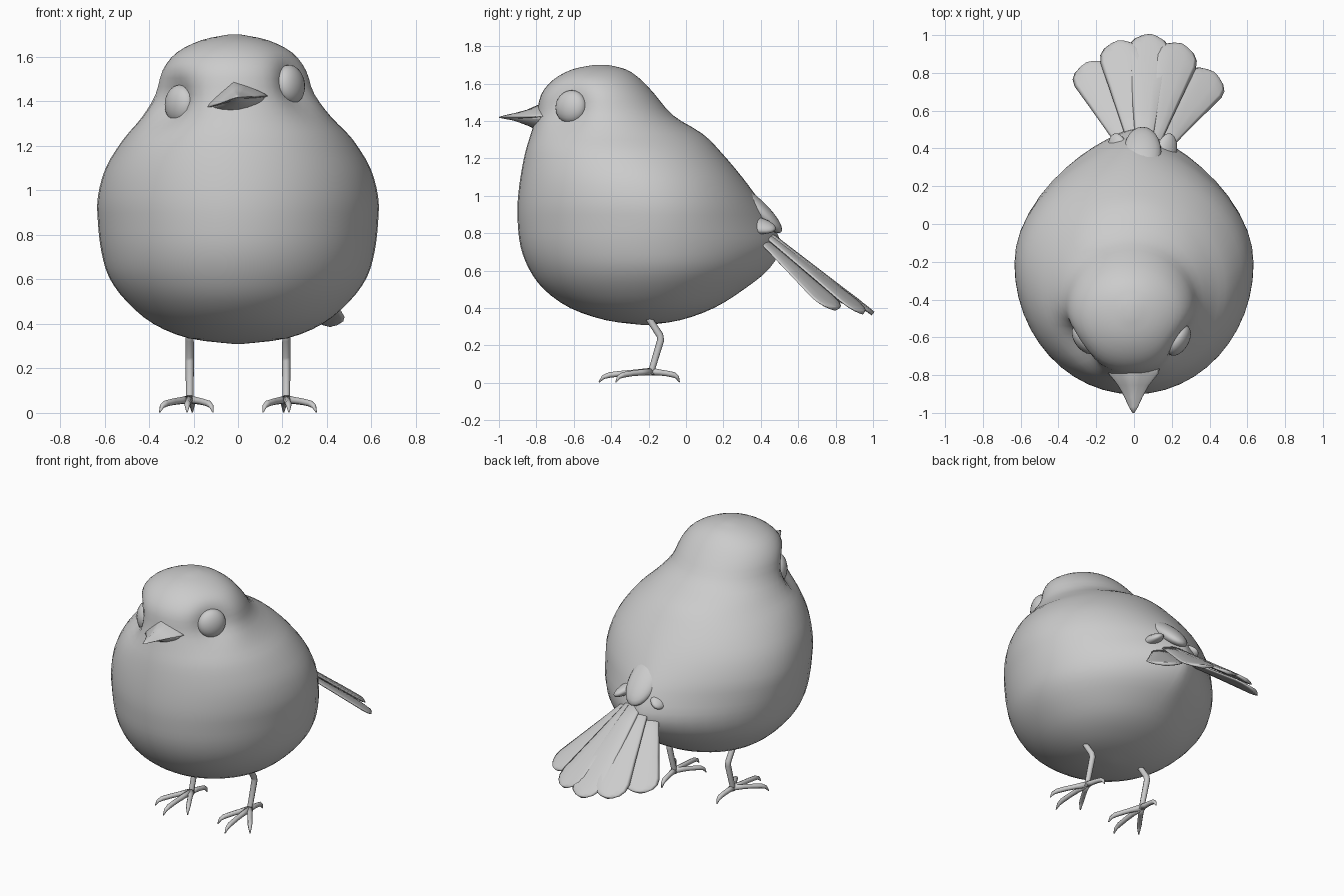
import bpy, bmesh
from math import sin, cos, pi, exp, copysign
from mathutils import Vector, Matrix

if "Cube" in bpy.data.objects:
    bpy.data.objects.remove(bpy.data.objects["Cube"])


def add(name, bm, smooth=True):
    bmesh.ops.recalc_face_normals(bm, faces=bm.faces)
    me = bpy.data.meshes.new(name)
    bm.to_mesh(me)
    bm.free()
    for p in me.polygons:
        p.use_smooth = smooth
    ob = bpy.data.objects.new(name, me)
    bpy.context.collection.objects.link(ob)
    return ob


def loft(name, rings):
    """Skin a list of equal-length closed rings and cap both ends."""
    bm = bmesh.new()
    vs = [[bm.verts.new(p) for p in r] for r in rings]
    n = len(vs[0])
    for a, b in zip(vs, vs[1:]):
        for i in range(n):
            j = (i + 1) % n
            bm.faces.new((a[i], a[j], b[j], b[i]))
    bm.faces.new(vs[0])
    bm.faces.new(vs[-1])
    return add(name, bm)


def spline(rows, sub):
    """Catmull-Rom through rows of numbers."""
    rows = [Vector(r) for r in rows]
    out = []
    for k in range(len(rows) - 1):
        p0, p1, p2 = rows[max(k - 1, 0)], rows[k], rows[k + 1]
        p3 = rows[min(k + 2, len(rows) - 1)]
        for s in range(sub):
            t = s / sub
            out.append(p1 + (p2 - p0) * (t / 2)
                       + (p0 * 2 - p1 * 5 + p2 * 4 - p3) * (t * t / 2)
                       + (p1 * 3 - p0 - p2 * 3 + p3) * (t ** 3 / 2))
    return out + [rows[-1]]


def tube(name, path, radii, n=8):
    """Round tube along a path that never runs parallel to x."""
    path = [Vector(p) for p in path]
    rings = []
    for i, p in enumerate(path):
        d = path[min(i + 1, len(path) - 1)] - path[max(i - 1, 0)]
        v = d.cross(Vector((1, 0, 0))).normalized()
        u = v.cross(d).normalized()
        rings.append([p + (u * cos(2 * pi * k / n) + v * sin(2 * pi * k / n)) * radii[i]
                      for k in range(n)])
    return loft(name, rings)


def ellipsoid(name, centre, along, side, radii, seg=24):
    """Sphere scaled along three axes: along, side and their normal."""
    a = Vector(along).normalized()
    s = Vector(side)
    s = (s - a * s.dot(a)).normalized()
    m = Matrix((a * radii[0], s * radii[1], a.cross(s) * radii[2])).transposed().to_4x4()
    m.translation = Vector(centre)
    bm = bmesh.new()
    bmesh.ops.create_uvsphere(bm, u_segments=seg, v_segments=seg // 2, radius=1, matrix=m)
    return add(name, bm)


# Eyes: position, outward direction, socket depth (the head is tilted sideways)
eyes = [("eye_right", Vector((0.235, -0.615, 1.475)), Vector((0.85, -0.5, 0.12)), 0.06),
        ("eye_left", Vector((-0.26, -0.61, 1.385)), Vector((-0.80, -0.6, 0.0)), 0.085)]

# Body and head: z, front y, back y, half width, y of widest point, shape power
table = [(0.31, -0.24, -0.20, 0.02, -0.22, 1.0), (0.335, -0.43, -0.03, 0.22, -0.22, 1.0),
         (0.40, -0.62, 0.15, 0.38, -0.22, 1.0), (0.50, -0.76, 0.31, 0.50, -0.21, 1.2),
         (0.61, -0.84, 0.445, 0.58, -0.20, 1.4), (0.73, -0.885, 0.505, 0.615, -0.20, 1.55),
         (0.86, -0.90, 0.46, 0.63, -0.20, 1.5), (0.97, -0.90, 0.395, 0.63, -0.22, 1.3),
         (1.10, -0.885, 0.30, 0.595, -0.26, 1.1), (1.23, -0.86, 0.19, 0.515, -0.32, 1.0),
         (1.33, -0.83, 0.09, 0.425, -0.38, 1.0), (1.43, -0.80, -0.07, 0.36, -0.44, 1.0),
         (1.54, -0.775, -0.165, 0.325, -0.47, 1.0), (1.62, -0.71, -0.24, 0.26, -0.47, 1.0),
         (1.675, -0.61, -0.32, 0.15, -0.46, 1.0), (1.70, -0.49, -0.42, 0.03, -0.45, 1.0)]
rings = []
for z, yf, yb, w, yc, p in spline(table, 3):
    ring = []
    lean = -0.015 * min(max((z - 1.25) / 0.2, 0), 1)
    for k in range(48):
        c, s = cos(2 * pi * k / 48), sin(2 * pi * k / 48)
        e = p if s > 0 else 1.0
        v = Vector((lean + copysign(w * abs(c) ** e, c),
                    yc + s * ((yb - yc) if s > 0 else (yc - yf)), z))
        for _, pos, out, depth in eyes:  # shallow eye sockets
            v -= out * depth * exp(-((v - pos - out * 0.05).length / 0.12) ** 2)
        ring.append(v)
    rings.append(ring)
loft("body", rings)

for name, pos, out, _ in eyes:
    ellipsoid(name, pos, out, (0, 0, 1), (0.055, 0.09, 0.09))


# Beak: two tapering halves, rolled with the head, with a peaked ridge on top
def beak(name, top, bottom, width, tip):
    out = []
    for t, f in ((-0.25, 1.05), (0, 1), (0.3, 0.62), (0.6, 0.36), (0.85, 0.18), (1, 0.04)):
        y = -0.79 + t * (tip + 0.79)
        r = []
        for k in range(16):
            c, s = cos(2 * pi * k / 16), sin(2 * pi * k / 16)
            zz = top * (1 - abs(c)) ** 0.8 if s > 0 else -bottom * abs(s) ** 1.4
            r.append(Vector((-0.003, y, 1.4 + 0.018 * t)) +
                     Matrix.Rotation(-0.19, 3, 'Y') @ Vector((width * f * c, 0, zz * f)))
        out.append(r)
    loft(name, out)


beak("beak_upper", 0.088, 0.01, 0.137, -1.0)
beak("beak_lower", 0.005, 0.05, 0.125, -0.96)

# Tail: five round-ended feathers in an arched fan
bases = [(-0.02, 0.38, 0.79), (0.02, 0.39, 0.825), (0.05, 0.39, 0.84),
         (0.08, 0.39, 0.825), (0.12, 0.38, 0.79)]
tips = [(-0.25, 0.85, 0.43), (-0.085, 0.965, 0.395), (0.085, 1.0, 0.37),
        (0.25, 0.95, 0.375), (0.42, 0.80, 0.395)]
bases, tips = [Vector(b) for b in bases], [Vector(t) for t in tips]
for i in range(5):
    d = tips[i] - bases[i]
    side = tips[min(i + 1, 4)] - tips[max(i - 1, 0)]
    side = (side - d * (side.dot(d) / d.length_squared)).normalized()
    nrm = side.cross(d).normalized()
    rs = []
    for t, w in ((0, 0.04), (0.3, 0.064), (0.6, 0.09), (0.84, 0.112), (0.91, 0.105),
                 (0.96, 0.08), (0.99, 0.045), (1, 0.012)):
        c = bases[i] + d * t
        rs.append([c + side * (w * cos(a)) + nrm * (0.012 * sin(a))
                   for a in [2 * pi * k / 10 for k in range(10)]])
    loft(f"tail_feather_{i + 1}", rs)

# Short covert feathers over the tail root
ellipsoid("covert_middle", (0.045, 0.38, 0.93), (0, 0.24, -0.23), (1, 0, 0), (0.18, 0.1, 0.05))
for label, s in (("right", 1), ("left", -1)):
    ellipsoid(f"covert_{label}", (0.045 + 0.12 * s, 0.36, 0.845), (0.06 * s, 0.24, -0.05),
              (s, 0, -0.6), (0.125, 0.065, 0.035))

# Legs and feet
for label, s in (("right", 1), ("left", -1)):
    x = 0.217 * s
    tube(f"leg_{label}", [(x, -0.23, 0.40), (x, -0.19, 0.33), (x, -0.14, 0.255),
                          (x, -0.135, 0.23), (x, -0.18, 0.08), (x, -0.185, 0.045)],
         [0.02, 0.018, 0.019, 0.019, 0.017, 0.02])
    for toe, dx, dy in (("outer", 0.135 * s, -0.19), ("middle", 0.012 * s, -0.28),
                        ("inner", -0.105 * s, -0.19), ("back", -0.012 * s, 0.15)):
        path = [(x + dx * t, -0.185 + dy * t, z) for t, z in
                ((0, 0.06), (0.3, 0.055), (0.55, 0.05), (0.8, 0.042), (0.92, 0.03), (1, 0.003))]
        tube(f"toe_{toe}_{label}", path, [0.02, 0.016, 0.015, 0.015, 0.011, 0.003])
